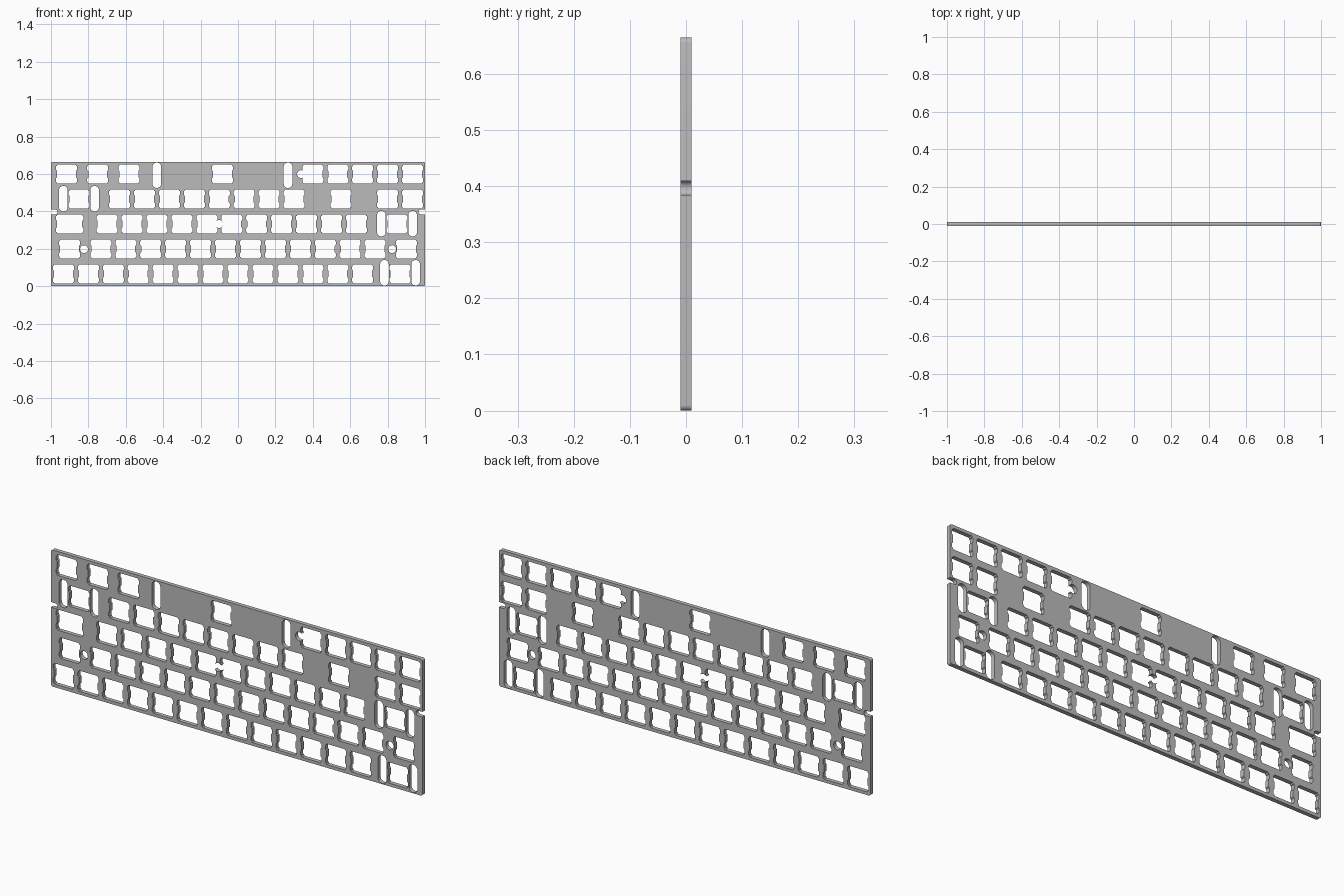
import bpy, bmesh, math

if "Cube" in bpy.data.objects:
    bpy.data.objects.remove(bpy.data.objects["Cube"])

MM = 2 / 285          # one millimetre in model units
U = 2 / 15            # key pitch
HEIGHT = 0.665
THICK = 0.02


def row_z(row):
    return HEIGHT / 2 + (row - 2) * U


def key_x(units):
    return units * U - 1


def capsule(cx, cz, w, h, r, steps=6):
    """Rounded rectangle outline."""
    pts = []
    for k, (sx, sz) in enumerate(((1, 1), (-1, 1), (-1, -1), (1, -1))):
        for i in range(steps + 1):
            a = (k + i / steps) * math.pi / 2
            p = (cx + sx * (w / 2 - r) + r * math.cos(a),
                 cz + sz * (h / 2 - r) + r * math.sin(a))
            if not pts or math.dist(p, pts[-1]) > 1e-5:
                pts.append(p)
    if math.dist(pts[0], pts[-1]) < 1e-5:
        pts.pop()
    return pts


def key_outline(units, row, extra=0.0):
    """Square switch opening with clip wings on both sides."""
    quarter = [(7.2, 2.4), (7.5, 2.7), (7.9, 3.0), (8.0, 3.4), (8.0, 5.7),
               (7.8, 6.1), (7.4, 6.3), (7.2, 6.9), (6.8, 7.2)]
    upper = quarter + [(-x, z) for x, z in reversed(quarter)]
    full = upper + [(-x, -z) for x, z in upper]
    return [(key_x(units) + x * MM + math.copysign(extra, x), row_z(row) + z * MM)
            for x, z in full]


def prism(name, outlines, depth):
    """Extrude outlines in the xz plane along y, centred on y = 0."""
    bm = bmesh.new()
    for pts in outlines:
        face = bm.faces.new([bm.verts.new((x, -depth / 2, z)) for x, z in pts])
        new = bmesh.ops.extrude_face_region(bm, geom=[face], use_keep_orig=True)["geom"]
        bmesh.ops.translate(bm, vec=(0, depth, 0),
                            verts=[v for v in new if isinstance(v, bmesh.types.BMVert)])
    bmesh.ops.recalc_face_normals(bm, faces=bm.faces)
    mesh = bpy.data.meshes.new(name)
    bm.to_mesh(mesh)
    bm.free()
    obj = bpy.data.objects.new(name, mesh)
    bpy.context.collection.objects.link(obj)
    return obj


# Switch openings, by row from the bottom, in key units from the left edge
rows = [
    [i + 0.5 for i in range(13)] + [14],
    [0.75] + [i + 2 for i in range(12)] + [14.25],
    [i + 2.25 for i in range(11)] + [13.875],
    [1.125] + [i + 2.75 for i in range(8)] + [11.625, 13.5, 14.5],
    [0.625, 1.875, 3.125, 6.875] + [i + 10.5 for i in range(5)],
]
keys = [key_outline(u, r) for r, row in enumerate(rows) for u in row]
keys.append(key_outline(0.75, 2, extra=U / 8))

# Stabilizer slots: key centre, row, half spacing, height offset
slots = []
for units, row, half, dz in ((14, 0, 11.9, 0.006), (13.875, 2, 11.9, 0.002),
                             (1.125, 3, 11.9, 0.002), (6.875, 4, 50, -0.006)):
    for side in (-1, 1):
        slots.append(capsule(key_x(units) + side * half * MM, row_z(row) + dz,
                             0.046, 0.136, 0.022))

# Round mounting holes and open notches in the two ends
for x, z in ((-0.823, 0.198), (0.824, 0.198), (-0.1, row_z(2)), (0.337, row_z(4))):
    slots.append(capsule(x, z, 0.042, 0.042, 0.021))
notches = [capsule(s, 0.397, 0.07, 0.025, 0.012) for s in (-1, 1)]

# Plate
plate = prism("switch_plate", [capsule(0, HEIGHT / 2, 2, HEIGHT, 0.01)], THICK)
bpy.context.view_layer.objects.active = plate
plate.select_set(True)
for name, outlines in (("key_cutter", keys), ("slot_cutter", slots), ("notch_cutter", notches)):
    cutter = prism(name, outlines, THICK * 3)
    cutter.hide_render = True
    mod = plate.modifiers.new(name, 'BOOLEAN')
    mod.operation = 'DIFFERENCE'
    mod.solver = 'EXACT'
    mod.object = cutter
    bpy.ops.object.modifier_apply(modifier=mod.name)
    bpy.data.objects.remove(cutter)

# Material
mat = bpy.data.materials.new("plate_grey")
mat.use_nodes = True
color = (0.5, 0.5, 0.5, 1)
mat.diffuse_color = color
mat.node_tree.nodes["Principled BSDF"].inputs["Base Color"].default_value = color
plate.data.materials.clear()
plate.data.materials.append(mat)
bpy.ops.object.shade_smooth_by_angle(angle=math.radians(35))
